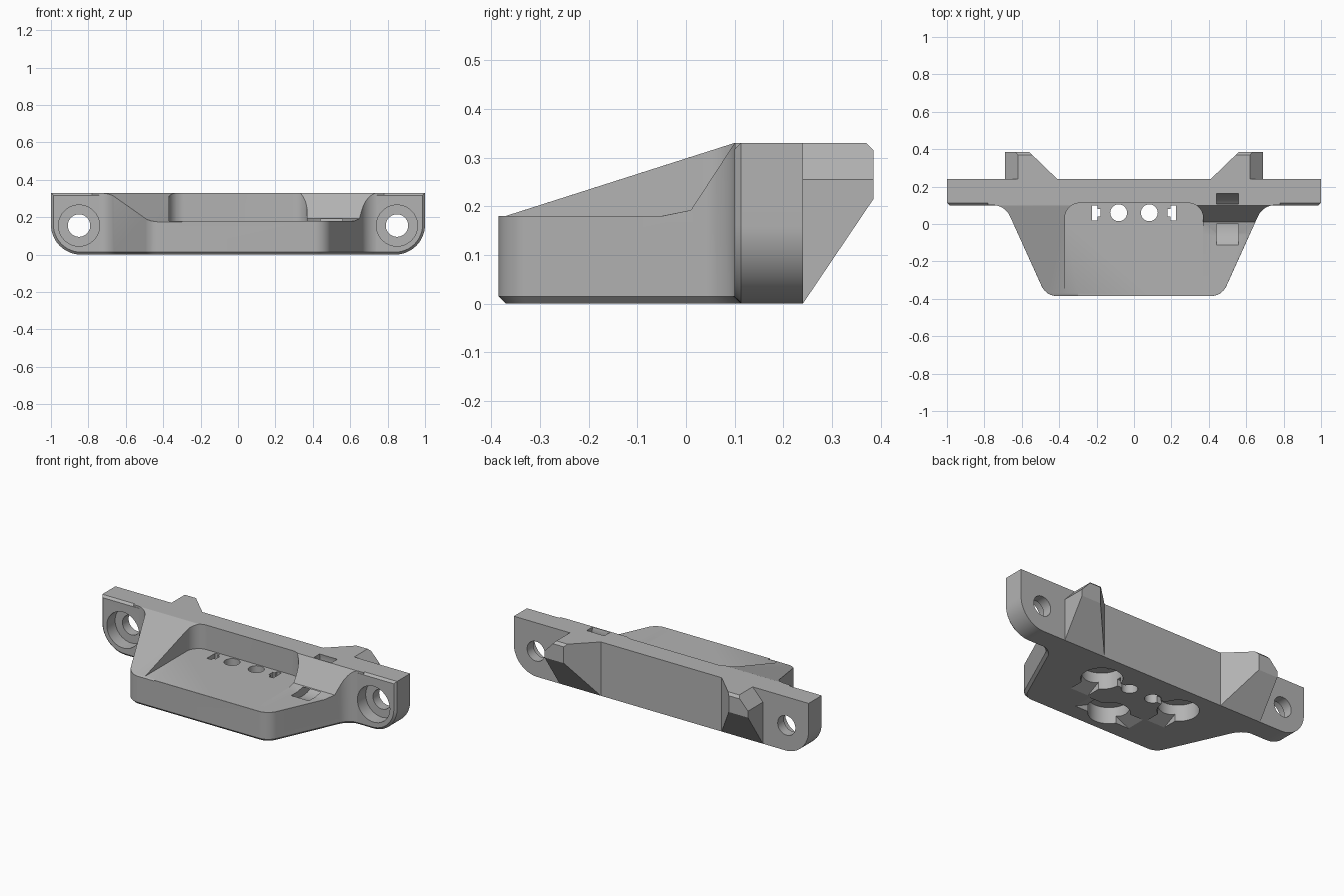
import bpy, bmesh, math
from mathutils import Vector, Matrix

if "Cube" in bpy.data.objects:
    bpy.data.objects.remove(bpy.data.objects["Cube"])

grey = bpy.data.materials.new("plain_grey")
grey.use_nodes = True
tone = (0.45, 0.45, 0.45, 1)
grey.diffuse_color = tone
grey.node_tree.nodes["Principled BSDF"].inputs["Base Color"].default_value = tone


def rounded(points, steps=10):
    """Outline of (u, v, radius) corners, each with its own fillet."""
    out = []
    for i, (u, v, r) in enumerate(points):
        p = Vector((u, v))
        if not r:
            out.append(p)
            continue
        a = (Vector(points[i - 1][:2]) - p).normalized()
        b = (Vector(points[(i + 1) % len(points)][:2]) - p).normalized()
        half = a.angle(b) / 2
        centre = p + (a + b).normalized() * r / math.sin(half)
        start = p + a * r / math.tan(half) - centre
        end = p + b * r / math.tan(half) - centre
        for k in range(steps + 1):
            t = k / steps
            out.append(centre + start.lerp(end, t).normalized() * r)
    return out


def prism(name, outline, axis, low, high, chamfer=0.0):
    """Extrude an outline along an axis; chamfer the cap at the low end."""
    place = {"x": lambda u, v, w: (w, u, v),
             "y": lambda u, v, w: (u, w, v),
             "z": lambda u, v, w: (u, v, w)}[axis]
    bm = bmesh.new()
    cap = bm.faces.new([bm.verts.new(place(p[0], p[1], low)) for p in outline])
    made = bmesh.ops.extrude_face_region(bm, geom=[cap], use_keep_orig=True)
    shift = Vector(place(0, 0, high - low))
    bmesh.ops.translate(bm, vec=shift,
                        verts=[g for g in made["geom"] if isinstance(g, bmesh.types.BMVert)])
    bmesh.ops.recalc_face_normals(bm, faces=bm.faces)
    if chamfer:
        bmesh.ops.bevel(bm, geom=list(cap.edges), offset=chamfer, segments=1,
                        affect="EDGES", clamp_overlap=True)
    return finish(name, bm)


def finish(name, bm):
    mesh = bpy.data.meshes.new(name)
    bm.to_mesh(mesh)
    bm.free()
    mesh.materials.append(grey)
    ob = bpy.data.objects.new(name, mesh)
    bpy.context.collection.objects.link(ob)
    return ob


def circle(u, v, r, n=40):
    return [(u + r * math.cos(2 * math.pi * k / n), v + r * math.sin(2 * math.pi * k / n))
            for k in range(n)]


def box(u0, u1, v0, v1):
    return [(u0, v0), (u1, v0), (u1, v1), (u0, v1)]


def combine(body, tool, operation):
    mod = body.modifiers.new("join", "BOOLEAN")
    mod.operation, mod.solver, mod.object = operation, "EXACT", tool
    bpy.ops.object.select_all(action="DESELECT")
    bpy.context.view_layer.objects.active = body
    body.select_set(True)
    bpy.ops.object.modifier_apply(modifier=mod.name)
    bpy.data.objects.remove(tool)


TOP, FLOOR, FRONT = 0.33, 0.18, 0.10

# Shelf with flared sides that blend into the wall bar
half = [(0.47, -0.385, 0.09), (0.69, FRONT + 0.001, 0.1), (0.78, FRONT + 0.001, 0), (0.78, 0.2, 0)]
plan = half + [(-u, v, r) for u, v, r in reversed(half)]
bracket = prism("bracket", rounded(plan), "z", 0, TOP, 0.015)

# Space above the shelf: sloped cheek, recess and ramp
slope = [(-0.6, 0.105), (-0.37, FLOOR), (FRONT, TOP), (FRONT, 0.5), (-0.6, 0.5)]
combine(bracket, prism("cheek_cutter", slope, "x", -0.9, -0.3), "DIFFERENCE")
recess = [(-0.37, -0.6, 0), (0.37, -0.6, 0), (0.37, 0.112, 0.08), (-0.37, 0.112, 0.08)]
combine(bracket, prism("recess_cutter", rounded(recess), "z", FLOOR, 0.5), "DIFFERENCE")
ramp = [(-0.6, FLOOR), (-0.05, FLOOR), (0.01, 0.192), (FRONT, TOP), (FRONT, 0.5), (-0.6, 0.5)]
combine(bracket, prism("ramp_cutter", ramp, "x", 0.33, 0.9), "DIFFERENCE")

# Chamfer along the outer rim of the shelf
bm = bmesh.new()
bm.from_mesh(bracket.data)
rim = []
for e in bm.edges:
    if len(e.link_faces) != 2 or min(v.co.z for v in e.verts) < 0.17:
        continue
    wall, upper = sorted(e.link_faces, key=lambda f: f.normal.z)
    mid = (e.verts[0].co + e.verts[1].co) / 2
    outward = wall.normal.x * mid.x > 0.1 or wall.normal.y < -0.5
    if (abs(wall.normal.z) < 0.05 and upper.normal.z > 0.9 and outward
            and mid.y < 0.0 and (abs(mid.x) > 0.4 or mid.y < -0.3)):
        rim.append(e)
bmesh.ops.bevel(bm, geom=rim, offset=0.014, segments=1, affect="EDGES", clamp_overlap=True)
bm.to_mesh(bracket.data)
bm.free()

# Wall bar with rounded lower corners
bar = [(-1, 0, 0.16), (1, 0, 0.16), (1, TOP, 0), (-1, TOP, 0)]
combine(bracket, prism("wall_bar", rounded(bar, 14), "y", FRONT, 0.24, 0.013), "UNION")
combine(bracket, prism("recess_cutter", rounded(recess), "z", FLOOR, 0.5), "DIFFERENCE")

# Rear hooks, tapered below and chamfered above
for side in (1, -1):
    foot = [(0.69, 0.2), (0.69, 0.385), (0.56, 0.385), (0.41, 0.24), (0.41, 0.2)]
    hook = prism("rear_hook", [(side * u, v) for u, v in foot], "z", 0, TOP)
    bm = bmesh.new()
    bm.from_mesh(hook.data)
    cuts = [((0, 0.24, 0), (0, 0.215, -0.145)),
            ((side * 0.62, 0, TOP), (side * 0.075, 0, 0.07)),
            ((0, 0.37, TOP), (0, 1, 1))]
    for point, normal in cuts:
        bmesh.ops.bisect_plane(bm, geom=bm.verts[:] + bm.edges[:] + bm.faces[:],
                               plane_co=point, plane_no=normal, clear_outer=True)
        bmesh.ops.holes_fill(bm, edges=[e for e in bm.edges if e.is_boundary])
    bmesh.ops.recalc_face_normals(bm, faces=bm.faces)
    bm.to_mesh(hook.data)
    bm.free()
    combine(bracket, hook, "UNION")

# Counterbored screw holes
for side in (1, -1):
    combine(bracket, prism("screw_hole", circle(side * 0.85, 0.155, 0.06), "y", 0, 0.5), "DIFFERENCE")
    combine(bracket, prism("screw_recess", circle(side * 0.85, 0.155, 0.11), "y", 0, 0.18), "DIFFERENCE")

# Curved tie channel through the ramp
arc = [2 * math.pi * k / 48 for k in range(48)]
bm = bmesh.new()
rings = [[bm.verts.new((x, r * math.cos(a), 0.3 + r * math.sin(a))) for a in arc]
         for x, r in ((0.44, 0.11), (0.56, 0.11), (0.56, 0.165), (0.44, 0.165))]
for j in range(4):
    a, b = rings[j], rings[(j + 1) % 4]
    for k in range(48):
        n = (k + 1) % 48
        bm.faces.new((a[k], a[n], b[n], b[k]))
bmesh.ops.recalc_face_normals(bm, faces=bm.faces)
combine(bracket, finish("tie_channel", bm), "DIFFERENCE")

# Floor holes and slots
for side in (1, -1):
    combine(bracket, prism("floor_hole", circle(side * 0.082, 0.06, 0.045), "z", -0.1, 0.25), "DIFFERENCE")
    slot = box(0.185, 0.2, 0.03, 0.09) + []
    slot = [(0.18, 0.04), (0.195, 0.04), (0.195, 0.02), (0.225, 0.02),
            (0.225, 0.10), (0.195, 0.10), (0.195, 0.08), (0.18, 0.08)]
    slot = [(side * u, v) for u, v in slot]
    combine(bracket, prism("floor_slot", slot, "z", 0.05, 0.25), "DIFFERENCE")
    link = box(side * 0.08, side * 0.26, 0.045, 0.075)
    combine(bracket, prism("link_channel", link, "z", -0.1, 0.04), "DIFFERENCE")


# Underside pockets with sloping pry notches
def pry_notch(x, y, angle):
    notch = prism("pry_notch", [(0, 0.09), (0.19, -0.001), (0.19, -0.1), (0, -0.1)], "x", -0.06, 0.06)
    notch.data.transform(Matrix.Translation((x, y, 0)) @ Matrix.Rotation(angle, 4, "Z"))
    combine(bracket, notch, "DIFFERENCE")


pockets = [(0.27, 0.05, (180,)), (-0.27, 0.05, (180,)), (0, -0.21, (90, -90))]
for x, y, turns in pockets:
    combine(bracket, prism("round_pocket", circle(x, y, 0.115), "z", -0.1, 0.1), "DIFFERENCE")
    for turn in turns:
        pry_notch(x, y, math.radians(turn))

bpy.ops.object.select_all(action="DESELECT")
bpy.context.view_layer.objects.active = bracket
bracket.select_set(True)
bpy.ops.object.shade_smooth_by_angle(angle=math.radians(25))
